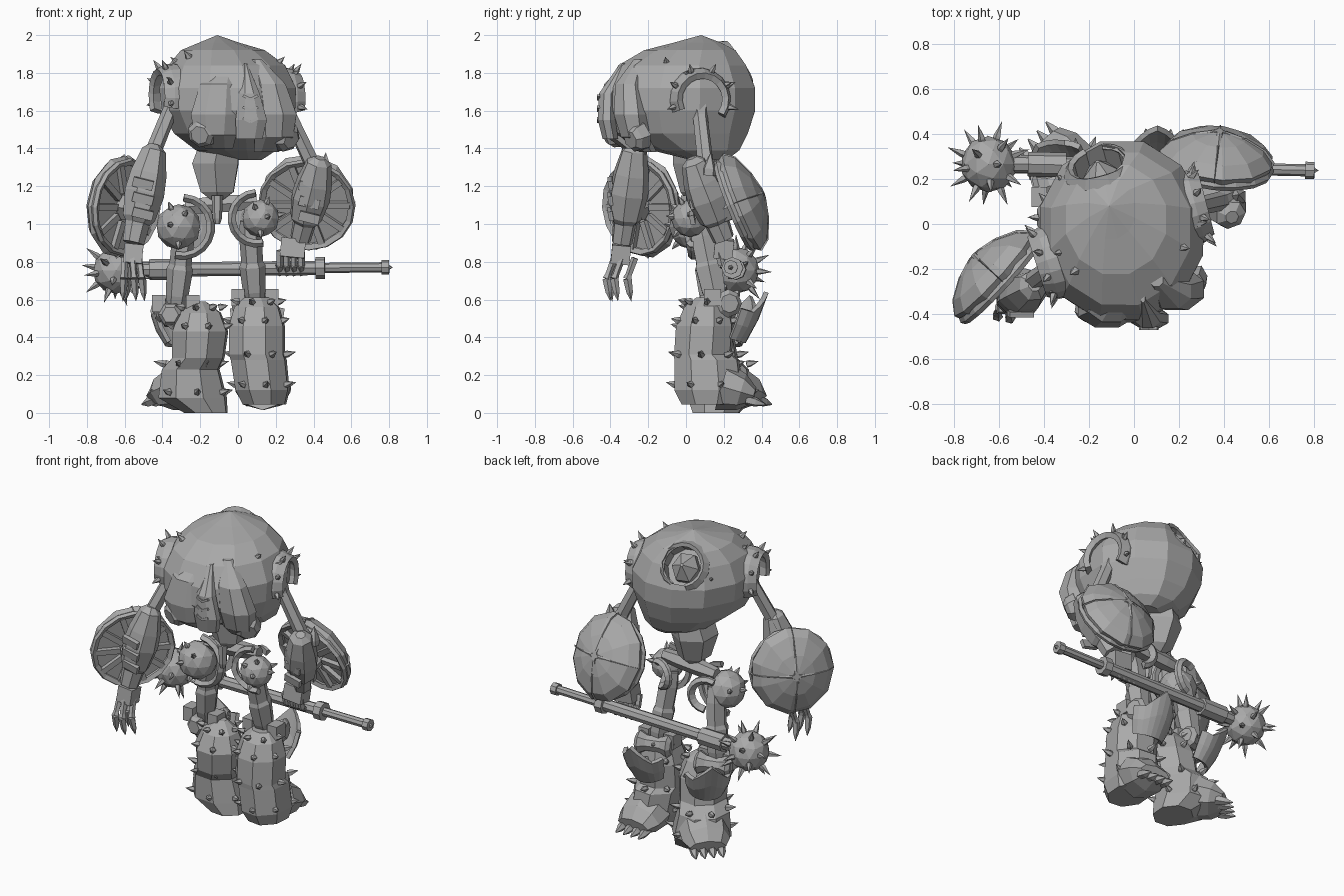
import bpy, bmesh, math
from mathutils import Vector as V, Matrix

if "Cube" in bpy.data.objects:
    bpy.data.objects.remove(bpy.data.objects["Cube"])

grey = bpy.data.materials.new("plain grey")
grey.use_nodes = True
grey.diffuse_color = (0.4, 0.4, 0.4, 1)
grey.node_tree.nodes["Principled BSDF"].inputs["Base Color"].default_value = (0.4, 0.4, 0.4, 1)


def frame(p, axis, up=(0, 0, 1)):
    """Matrix at p with local z along axis and local y towards up."""
    z = V(axis).normalized()
    up = V(up)
    if abs(z.dot(up.normalized())) > 0.97:
        up = V((0, -1, 0)) if abs(z.y) < 0.9 else V((1, 0, 0))
    y = (up - z * up.dot(z)).normalized()
    m = Matrix((y.cross(z), y, z)).transposed().to_4x4()
    m.translation = V(p)
    return m


def finish(name, bm, mat=Matrix()):
    bmesh.ops.remove_doubles(bm, verts=bm.verts, dist=0.0005)
    bmesh.ops.recalc_face_normals(bm, faces=bm.faces)
    mesh = bpy.data.meshes.new(name)
    bm.to_mesh(mesh)
    bm.free()
    mesh.materials.append(grey)
    ob = bpy.data.objects.new(name, mesh)
    ob.matrix_world = mat
    bpy.context.collection.objects.link(ob)
    return ob


def loft(name, rings, n=10, turn=0.0, mat=Matrix()):
    """Skin of elliptical rings (cx, cy, z, rx, ry)."""
    bm = bmesh.new()
    rows = []
    for cx, cy, z, rx, ry in rings:
        angs = [turn + math.tau * i / n for i in range(n)]
        rows.append([bm.verts.new((cx + rx * math.cos(a), cy + ry * math.sin(a), z)) for a in angs])
    for a, b in zip(rows, rows[1:]):
        for i in range(n):
            j = (i + 1) % n
            bm.faces.new((a[i], a[j], b[j], b[i]))
    bm.faces.new(rows[0][::-1])
    bm.faces.new(rows[-1])
    return finish(name, bm, mat)


def limb(name, p, q, prof, n=6):
    """Part from p to q; prof holds (t, rx, ry), or one radius."""
    if not isinstance(prof, list):
        prof = [(0, prof, prof), (1, prof, prof)]
    d = V(q) - V(p)
    rings = [(0, 0, t * d.length, rx, ry) for t, rx, ry in prof]
    return loft(name, rings, n, 0, frame(p, d))


def spike(name, p, d, size=0.05, r=0.016):
    d = V(d).normalized()
    p = V(p)
    return limb(name, p - d * 0.012, p + d * size, [(0, r, r), (0.3, r, r), (1, 0, 0)], 5)


def shell(name, p, axis, up, r1, r2, h, arc, peak=0.0, n=10, thick=0.025):
    """Curved band around axis, centred on the up side and rising to a peak there."""
    bm = bmesh.new()
    rows = []
    for r, t in ((r1, 0), ((r1 + r2) / 2 + 0.01, .5), (r2, 1)):
        row = []
        for i in range(n + 1):
            a = math.pi / 2 + math.radians(arc) * (i / n - 0.5)
            rise = t * peak * max(0, 1 - abs(i - n / 2) / 3)
            row.append(bm.verts.new((r * math.cos(a), r * math.sin(a), t * h + rise)))
        rows.append(row)
    for a, b in zip(rows, rows[1:]):
        for i in range(n):
            bm.faces.new((a[i], a[i + 1], b[i + 1], b[i]))
    ob = finish(name, bm, frame(p, axis, up))
    ob.modifiers.new("thickness", "SOLIDIFY").thickness = thick
    return ob


def box(name, p, size, axis=(0, 0, 1), up=(0, 1, 0)):
    bm = bmesh.new()
    bmesh.ops.create_cube(bm, size=1)
    bmesh.ops.scale(bm, vec=size, verts=bm.verts)
    return finish(name, bm, frame(p, axis, up))


def ball(name, p, r):
    bm = bmesh.new()
    bmesh.ops.create_icosphere(bm, subdivisions=2, radius=r)
    return finish(name, bm, Matrix.Translation(p))


# Torso shell
torso = loft("torso", [(.03, .12, 1.34, .1, .1), (-.01, .05, 1.39, .22, .24), (-.04, -.03, 1.48, .31, .37),
                       (-.05, -.035, 1.6, .365, .415), (-.055, -.03, 1.72, .375, .41), (-.06, -.02, 1.84, .32, .35),
                       (-.08, .02, 1.92, .23, .25), (-.1, .06, 1.96, .11, .13), (-.11, .08, 2, 0, 0)], 12, 0.26)

# Back opening with a ring collar and pointed core
back_at, back_dir = V((-.15, .23, 1.82)), V((-.2, .75, .55)).normalized()
hole = limb("opening_cutter", back_at - back_dir * .07, back_at + back_dir * .25, .125, 10)
hole.hide_render = True
hole.hide_set(True)
cut = torso.modifiers.new("opening", "BOOLEAN")
cut.operation, cut.object = "DIFFERENCE", hole
shell("opening_collar", back_at - back_dir * .02, back_dir, (0, 0, 1), .165, .135, .075, 320, .02, 15)
limb("opening_core", back_at - back_dir * .09, back_at + back_dir * .06,
     [(0, .085, .095), (.5, .085, .095), (1, .01, .01)], 6)

# Front cheeks, centre panel, chevrons and ports
loft("right_cheek", [(-.05, -.27, 1.87, .03, .03), (-.1, -.36, 1.74, .11, .08), (-.12, -.38, 1.58, .14, .085),
                     (-.12, -.37, 1.47, .12, .07), (-.1, -.29, 1.4, .08, .05)], 8, .39)
loft("left_cheek", [(.1, -.25, 1.87, .03, .03), (.16, -.3, 1.74, .1, .08), (.19, -.29, 1.58, .13, .1),
                    (.19, -.27, 1.46, .11, .08), (.15, -.2, 1.38, .07, .05)], 8, .39)
loft("centre_panel", [(.04, -.33, 1.85, .01, .02), (.06, -.415, 1.69, .06, .05), (.07, -.42, 1.55, .09, .05),
                      (.06, -.4, 1.45, .075, .045)], 8, .39)
for z in (1.55, 1.61, 1.67):
    for s in (-1, 1):
        box("chevron", (.066 + s * .02, -.462, z), (.045, .016, .014), (s * -.5, 0, 1))
for p, d in (((-.18, -.36, 1.49), (-.3, -.8, -.25)), ((.235, -.24, 1.47), (.6, -.7, -.3))):
    limb("front_port", p, V(p) + V(d) * .08, [(0, .085, .085), (.7, .075, .075), (1, .05, .05)], 7)

# Shoulders: collar, socket and studs
for p, d in (((.225, .065, 1.66), V((.95, .25, 0))), ((-.335, -.16, 1.68), V((-.93, -.3, 0)))):
    shell("shoulder_collar", p, d, (0, .1, 1), .17, .14, .1, 240, 0, 12, .035)
    limb("shoulder_socket", V(p) - d * .05, V(p) + d * .06, [(0, .11, .11), (1, .07, .07)], 8)
    m = frame(p, d)
    for k in range(6):
        a = math.radians(-15 + 42 * k)
        rim = V((math.cos(a), math.sin(a), 0))
        spike("shoulder_spike", m @ (rim * .16 + V((0, 0, .07))), m.to_3x3() @ (rim + V((0, 0, .6))))
for x, y, z in ((-.25, -.2, 1.87), (-.31, -.12, 1.84), (-.33, -.27, 1.75), (.2, -.1, 1.84),
                (.27, 0, 1.78), (.24, .2, 1.73), (-.3, .18, 1.76)):
    d = V((x + .05, y + .05, z - 1.6))
    spike("torso_spike", V((x, y, z)) + d.normalized() * .012, d, .055, .02)

# Upper arms, forearms
for p, q, elbow, wrist in (((.25, .07, 1.62), (.42, .11, 1.26), (.435, .03, 1.35), (.33, .2, .92)),
                           ((-.34, -.17, 1.65), (-.47, -.27, 1.33), (-.44, -.27, 1.42), (-.555, -.34, .9))):
    limb("upper_arm", p, q, [(0, .055, .055), (.15, .04, .04), (.8, .043, .043), (1, .06, .06)], 6)
    limb("forearm", elbow, wrist, [(0, .03, .03), (.06, .07, .065), (.3, .095, .1), (.5, .105, .11),
                                   (.75, .085, .09), (.8, .06, .07), (1, .055, .06)], 7)
    mid = V(elbow).lerp(V(wrist), .55)
    for k in (-1, 0, 1):
        box("forearm_plate", mid + V((0, -.09, k * .08)), (.11, .025, .05), (.25, -.2, 1))
spike("elbow_spike", (.46, .12, 1.27), (.05, .1, 1), .11, .04)

# Domed shields with seams and inner ribs
for c, d in (((.365, .27, 1.105), V((.1, .92, .37))), ((-.6, -.24, 1.09), V((-.73, .67, .1)))):
    c, d = V(c), d.normalized()
    dome = [(0, .245, .255), (.2, .255, .275), (.55, .21, .235), (.85, .12, .13), (1, .03, .03)]
    limb("shield", c, c + d * .15, dome, 11)
    limb("shield_seam", c, c + d * .155, [(t, .016, ry * 1.01) for t, _, ry in dome], 8)
    limb("shield_band", c, c + d * .155, [(t, rx * 1.01, .014) for t, rx, _ in dome], 8)
    shell("shield_rim", c - d * .03, d, (0, 0, 1), .25, .25, .04, 360, 0, 16, .03)
    m = frame(c, d)
    for k in range(10):
        a = math.tau * k / 10
        out = m.to_3x3() @ V((math.cos(a), math.sin(a), 0))
        box("shield_rib", c + out * .155 - d * .012, (.035, .15, .03), d, out)
    limb("shield_grip", c - d * .09, c, .075, 6)

# Open right hand
box("right_palm", (-.555, -.345, .84), (.1, .1, .1), (.1, .1, 1))
for x, y, lean in ((-.6, -.4, -.005), (-.56, -.41, .01), (-.525, -.37, .015), (-.575, -.3, -.01)):
    knuckle = V((x + lean, y - .01, .71))
    limb("right_finger", (x, y + .03, .82), knuckle, [(0, .02, .02), (.8, .018, .018), (1, .024, .024)], 5)
    limb("right_fingertip", knuckle, knuckle + V((lean, .02, -.12)), [(0, .024, .024), (.6, .018, .018), (1, 0, 0)], 5)

# Left hand wrapped round the shaft
box("left_palm", (.29, .2, .87), (.13, .1, .1), (.1, .1, 1))
for k in range(4):
    x = .22 + k * .038
    limb("left_finger", (x, .17, .86), (x, .19, .78), .02, 5)
    limb("left_fingertip", (x, .19, .785), (x, .26, .73), [(0, .022, .022), (1, .01, .01)], 5)

# Mace
head = V((-.645, .265, .755))
ball("mace_head", head, .125)
for k in range(22):
    z = 1 - (2 * k + 1) / 22
    a, r = k * 2.4, math.sqrt(1 - z * z)
    d = V((r * math.cos(a), r * math.sin(a), z))
    spike("mace_spike", head + d * .115, d, .085, .017)
for x0, x1, r in ((-.56, -.46, .04), (-.47, -.3, .055), (-.32, .42, .038), (.41, .46, .058), (.45, .78, .027),
                  (.76, .8, .038)):
    ends = [(x, .255 - .022 * x, .763 + .01 * x) for x in (x0, x1)]
    limb("mace_shaft", *ends, r, 8)
spike("mace_pommel", (.79, .237, .77), (1, 0, 0), .03, .02)

# Pelvis
loft("pelvis", [(-.11, .06, 1.13, .04, .06), (-.11, .07, 1.17, .1, .1), (-.12, .08, 1.32, .14, .15),
                (-.1, .08, 1.42, .12, .15)], 6, .5)
limb("pelvis_hook", (-.11, 0, 1.15), (-.11, 0, 1), [(0, .03, .03), (.8, .025, .025), (1, .015, .015)], 6)
limb("hip_bar", (-.28, .08, 1.09), (.1, .08, 1.12), [(0, .04, .04), (.3, .05, .05), (.7, .05, .05), (1, .04, .04)], 6)

# Hip balls, thighs and knees
for c, s, r, top, knee in (((.12, .02, 1.03), 1, .1, (.06, .07, 1.02), (.09, .2, .58)),
                           ((-.315, .03, .985), -1, .12, (-.28, .09, 1.02), (-.33, .18, .55))):
    c, knee = V(c), V(knee)
    ball("hip_guard", c, r)
    for d in ((s, 0, .2), (s * .4, -1, .1), (-s * .3, -.8, .6), (s * .4, -.5, 1), (s * .7, .7, .3), (0, -.7, -.8)):
        spike("hip_spike", c + V(d).normalized() * r, d, .04)
    shell("hip_collar", c + V((-s * .02, .02, 0)), (0, -1, 0), (-s, 0, -.15), r + .055, r + .035, .04, 190, .02, 10, .03)
    shell("hip_back_band", c + V((-s * .05, .13, 0)), (s * .3, 1, 0), (-s, 0, .3), r, r - .02, .04, 200, 0, 10, .04)
    limb("thigh", top, knee - V((0, .04, 0)), [(0, .05, .05), (.2, .06, .07), (.5, .058, .07), (.55, .07, .08),
                                               (.85, .06, .07), (1, .05, .05)], 6)
    limb("knee_joint", knee - V((.11, .03, 0)), knee + V((.11, .03, 0)),
         [(0, .05, .05), (.1, .075, .075), (.3, .05, .05), (.7, .05, .05), (.9, .075, .075), (1, .05, .05)], 8)
    for dx in (-.09, .09):
        box("knee_block", knee + V((dx, -.06, .03)), (.07, .09, .09))
limb("right_knee_cap", (-.35, .16, .52), (-.36, .05, .52), [(0, .075, .075), (.8, .065, .065), (1, .045, .045)], 6)

# Lower legs, calf guards, feet and claws
left = [(.14, .12, .045, .12, .15), (.13, .12, .12, .15, .19), (.11, .11, .28, .155, .18), (.1, .09, .31, .155, .16),
        (.1, .1, .46, .155, .16), (.1, .11, .56, .125, .125), (.1, .12, .61, .07, .07)]
right = [(-.17, .16, 0, .12, .13), (-.24, .18, .08, .19, .18), (-.25, .17, .23, .16, .17), (-.21, .12, .29, .145, .16),
         (-.2, .1, .43, .155, .16), (-.2, .1, .53, .115, .11), (-.2, .12, .59, .03, .03)]
for rings, heel, calf in ((left, V((.02, 1, 0)), (.1, .21, .4)), (right, V((-.7, .72, 0)), (-.28, .19, .38))):
    heel = heel.normalized()
    side = V((heel.y, -heel.x, 0))
    loft("greave", rings, 8, .3)
    shell("calf_guard", calf, V((0, 0, 1)) + heel * .3, heel, .11, .15, .17, 150, .12, 10)
    for row, size in ((1, .05), (2, .055), (4, .04), (5, .04)):
        cx, cy, z, rx, ry = rings[row]
        for k in range(7):
            a = math.tau * (k + row * .4) / 7
            d = V((math.cos(a), math.sin(a), .25))
            spike("greave_spike", (cx + rx * d.x * .95, cy + ry * d.y * .95, z + .03), d, size, .019)
    base = V((rings[1][0], rings[1][1], .14)) + heel * .07
    limb("foot", base, base + heel * .17 - V((0, 0, .05)), [(0, .15, .13), (.6, .145, .1), (1, .11, .045)], 8)
    for k in (-1.5, -.5, .5, 1.5):
        toe = base + heel * .13 + side * k * .055 - V((0, 0, .07))
        limb("claw", toe, toe + heel * .1 - V((0, 0, .025)), [(0, .028, .028), (.5, .024, .026), (1, .004, .004)], 5)
